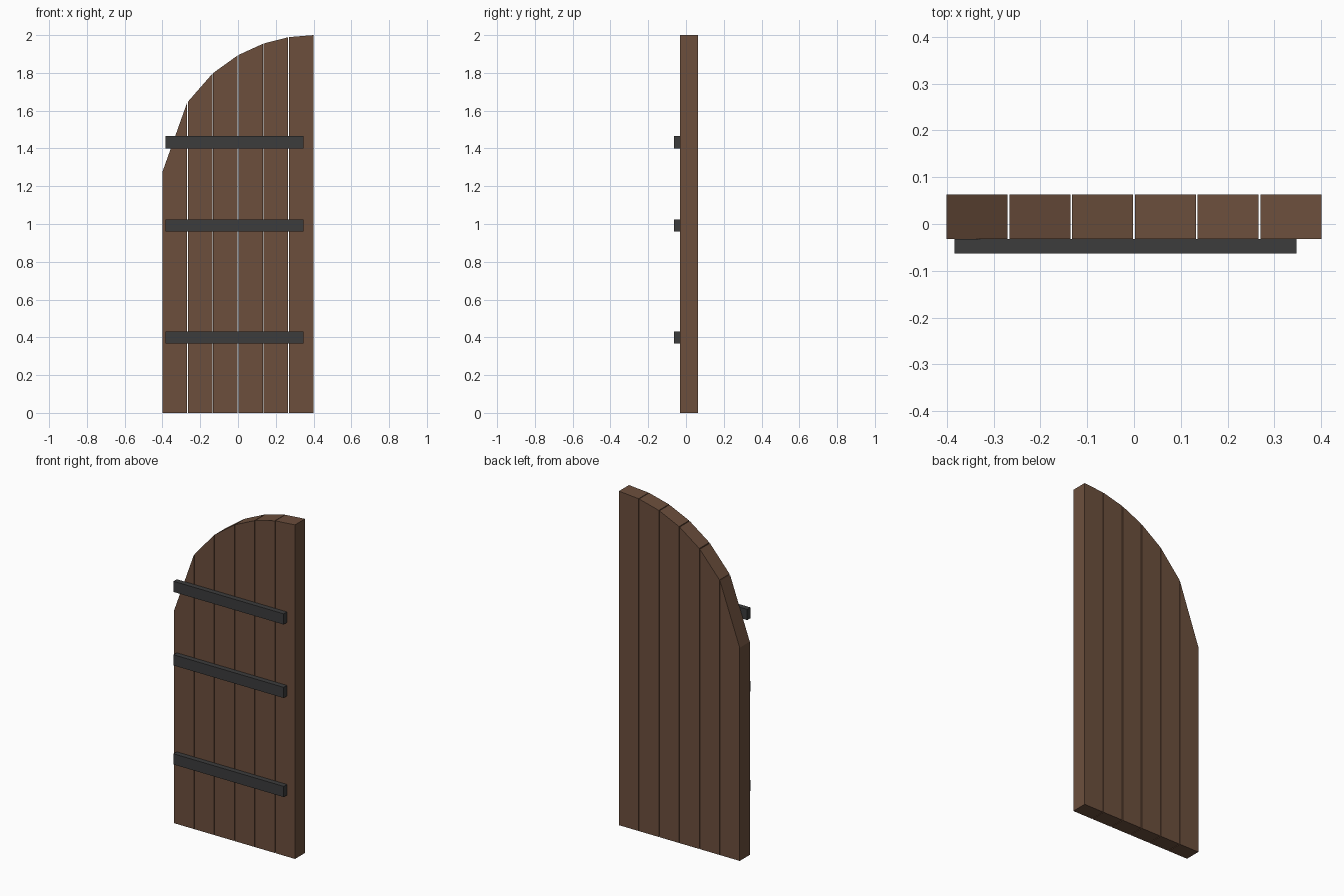
import bpy
import bmesh
from math import sqrt

cube = bpy.data.objects.get("Cube")
if cube:
    bpy.data.objects.remove(cube, do_unlink=True)


def make_material(name, colour):
    mat = bpy.data.materials.new(name)
    mat.use_nodes = True
    mat.diffuse_color = colour
    mat.node_tree.nodes["Principled BSDF"].inputs["Base Color"].default_value = colour
    return mat


def extrude_profile(name, profile, y_front, y_back, mat):
    """Solid made by pushing an x-z outline from front to back."""
    bm = bmesh.new()
    face = bm.faces.new([bm.verts.new((x, y_front, z)) for x, z in profile])
    ext = bmesh.ops.extrude_face_region(bm, geom=[face])
    moved = [v for v in ext["geom"] if isinstance(v, bmesh.types.BMVert)]
    bmesh.ops.translate(bm, verts=moved, vec=(0, y_back - y_front, 0))
    bmesh.ops.recalc_face_normals(bm, faces=bm.faces)
    mesh = bpy.data.meshes.new(name)
    bm.to_mesh(mesh)
    bm.free()
    mesh.materials.append(mat)
    obj = bpy.data.objects.new(name, mesh)
    bpy.context.collection.objects.link(obj)
    return obj


wood = make_material("brown_wood", (0.15, 0.078, 0.046, 1))
iron = make_material("dark_iron", (0.045, 0.045, 0.046, 1))

HALF_WIDTH = 0.4
PLANKS = 6
GAP = 0.004
RADIUS = 0.804
FRONT, BACK, STRAP_FRONT = -0.032, 0.063, -0.063


def arch_height(x):
    return 2 - RADIUS + sqrt(RADIUS ** 2 - (HALF_WIDTH - x) ** 2)


# Vertical planks, cut along a quarter arch
width = (2 * HALF_WIDTH - (PLANKS - 1) * GAP) / PLANKS
for i in range(PLANKS):
    x0 = -HALF_WIDTH + i * (width + GAP)
    x1 = x0 + width
    outline = [(x0, 0), (x1, 0), (x1, arch_height(x1)), (x0, arch_height(x0))]
    extrude_profile(f"plank_{i + 1}", outline, FRONT, BACK, wood)

# Iron straps across the front
for label, z in (("lower", 0.4), ("middle", 0.993), ("upper", 1.433)):
    x0, x1, h = -0.383, 0.347, 0.032
    outline = [(x0, z - h), (x1, z - h), (x1, z + h), (x0, z + h)]
    extrude_profile(f"{label}_strap", outline, STRAP_FRONT, FRONT, iron)
